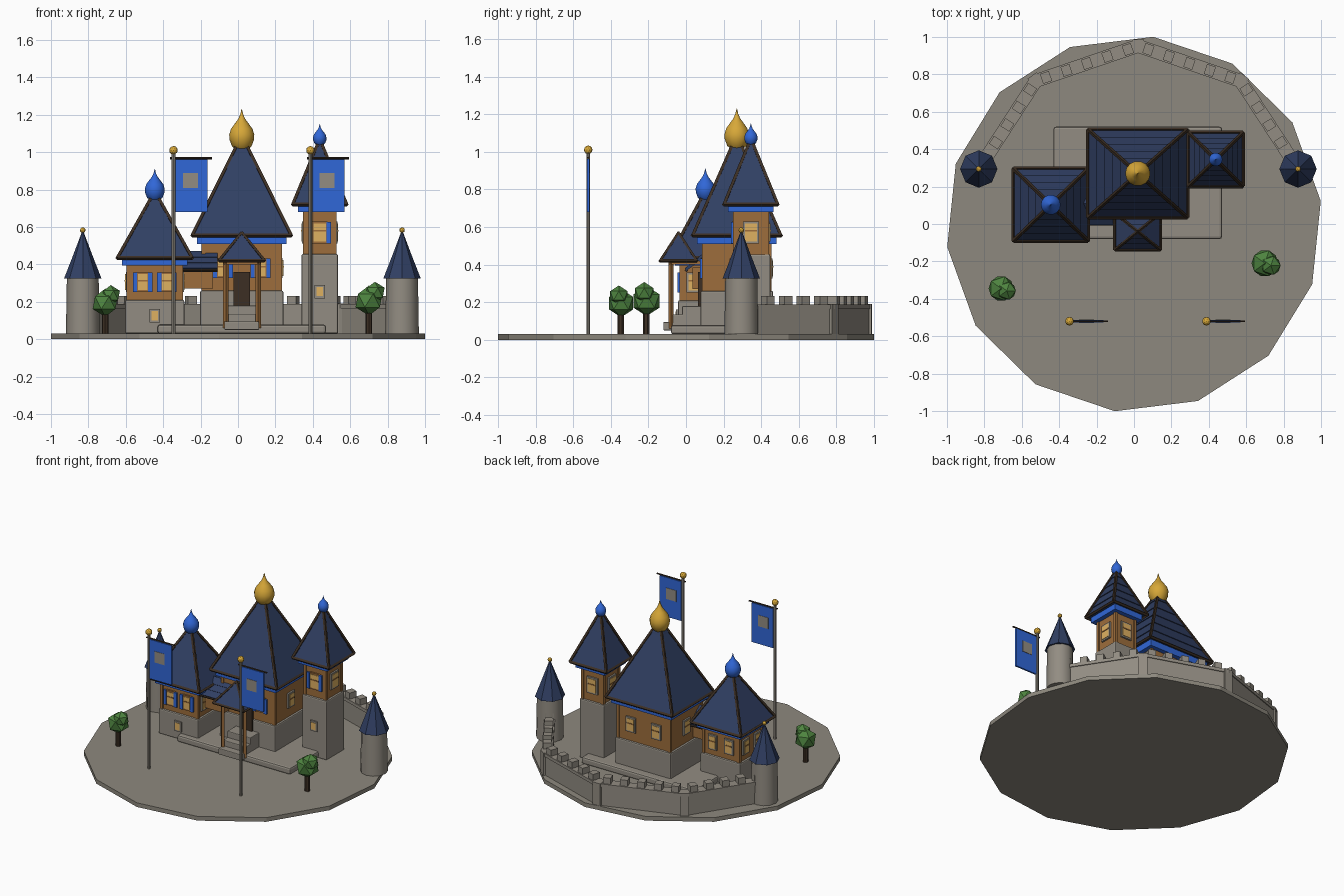
import bpy, bmesh, math
from mathutils import Vector

if "Cube" in bpy.data.objects:
    bpy.data.objects.remove(bpy.data.objects["Cube"])

def mat(name, r, g, b):
    m = bpy.data.materials.new(name)
    m.diffuse_color = (r, g, b, 1)
    m.use_nodes = True
    m.node_tree.nodes["Principled BSDF"].inputs["Base Color"].default_value = m.diffuse_color
    return m

STONE = mat("stone", .29, .265, .225)
GROUND = mat("ground stone", .27, .25, .21)
ROOF = mat("navy roof", .03, .05, .125)
WOOD = mat("warm wood", .34, .155, .045)
DARK = mat("dark timber", .045, .028, .017)
BLUE = mat("bright blue", .03, .135, .68)
GOLD = mat("gold", .68, .39, .04)
GLOW = mat("window glow", .74, .44, .12)
LEAF = mat("leaf green", .075, .23, .05)

def make(name, bm, m):
    bmesh.ops.recalc_face_normals(bm, faces=bm.faces)
    me = bpy.data.meshes.new(name)
    bm.to_mesh(me)
    bm.free()
    me.materials.append(m)
    ob = bpy.data.objects.new(name, me)
    bpy.context.collection.objects.link(ob)
    return ob

def box(name, x, y, z0, z1, sx, sy, m, rot=0, bevel=0):
    bm = bmesh.new()
    bmesh.ops.create_cube(bm, size=1)
    bmesh.ops.scale(bm, vec=(sx, sy, z1 - z0), verts=bm.verts)
    ob = make(name, bm, m)
    ob.location = (x, y, (z0 + z1) / 2)
    ob.rotation_euler.z = rot
    if bevel:
        b = ob.modifiers.new("bevel", 'BEVEL')
        b.width, b.segments = bevel, 2
    return ob

def beam(name, p, q, r, m, sides=4):
    p, q = Vector(p), Vector(q)
    bm = bmesh.new()
    bmesh.ops.create_cone(bm, cap_ends=True, segments=sides, radius1=r, radius2=r, depth=(q - p).length)
    ob = make(name, bm, m)
    ob.location = (p + q) / 2
    ob.rotation_euler = (q - p).to_track_quat('Z', 'Y').to_euler()
    return ob

def lathe(name, x, y, profile, sides, m, turn=0, smooth=True):
    bm = bmesh.new()
    rings = [[bm.verts.new((r * math.cos(a), r * math.sin(a), z))
              for a in (turn + 2 * math.pi * i / sides for i in range(sides))] for r, z in profile]
    for a, b in zip(rings, rings[1:]):
        for i in range(sides):
            j = (i + 1) % sides
            bm.faces.new((a[i], a[j], b[j], b[i]))
    bm.faces.new(rings[0])
    bm.faces.new(rings[-1])
    if smooth:
        for f in bm.faces:
            f.smooth = len(f.verts) == 4
    ob = make(name, bm, m)
    ob.location = (x, y, 0)
    return ob

def ball(name, x, y, z, r, m, sub=2):
    bm = bmesh.new()
    bmesh.ops.create_icosphere(bm, subdivisions=sub, radius=r)
    ob = make(name, bm, m)
    ob.location = (x, y, z)
    return ob

# Hipped roof of overlapping courses, with timber along hips and eaves
def hip_roof(name, x, y, hx, hy, z0, z1, n, r=.011):
    bm = bmesh.new()
    for i in range(n):
        rings = []
        for t, grow in ((i / n, .007), ((i + 1) / n, 0)):
            k = max(1 - t, .02)
            z = z0 + (z1 - z0) * t
            rings.append([bm.verts.new((x + sx * ((hx - .008) * k + grow), y + sy * ((hy - .008) * k + grow), z))
                          for sx, sy in ((-1, -1), (1, -1), (1, 1), (-1, 1))])
        a, b = rings
        bm.faces.new(a)
        bm.faces.new(b)
        for j in range(4):
            bm.faces.new((a[j], a[(j + 1) % 4], b[(j + 1) % 4], b[j]))
    make(name + "_roof", bm, ROOF)
    c = [(x + sx * hx, y + sy * hy, z0) for sx, sy in ((-1, -1), (1, -1), (1, 1), (-1, 1))]
    for j in range(4):
        beam(name + "_hip", c[j], (x, y, z1), r, DARK)
        beam(name + "_eave", c[j], c[(j + 1) % 4], r, DARK)

def onion(name, x, y, z0, h, r, m):
    beam(name + "_collar", (x, y, z0 - .04), (x, y, z0 + .02), r * .5, DARK, 8)
    prof = [(.42, 0), (.78, .1), (.98, .26), (1, .38), (.86, .52), (.55, .65), (.28, .76), (.12, .87), (.02, 1)]
    lathe(name, x, y, [(a * r, z0 + b * h) for a, b in prof], 14, m)

# Framed window on the side facing angle k * 90 degrees
def window(x, y, hx, hy, k, off, z, w, h, shutters=False, bars=True):
    nx, ny = ((1, 0), (0, 1), (-1, 0), (0, -1))[k]
    d = hx if nx else hy
    def plate(name, o, zc, pw, ph, out, thick, m):
        px, py = x + nx * (d + out) - ny * (off + o), y + ny * (d + out) + nx * (off + o)
        box(name, px, py, zc - ph / 2, zc + ph / 2, thick if nx else pw, pw if nx else thick, m)
    plate("window_frame", 0, z, w + .02, h + .022, .005, .014, WOOD if shutters else STONE)
    plate("window_glass", 0, z, w, h, .012, .006, GLOW)
    if bars:
        plate("window_bar", 0, z + h * .1, w, .008, .015, .006, WOOD)
    if shutters:
        for s in (-1, 1):
            plate("shutter", s * (w / 2 + .016), z, .022, h + .02, .012, .012, BLUE)

# Ground disc and building platform
lathe("ground_disc", 0, 0, [(1.006, 0), (1.006, .03)], 14, GROUND, math.radians(7), False)
box("platform", .02, .22, .03, .078, .9, .6, STONE, bevel=.012)

# Square buildings: stone foot, timber floor, blue band, roof, dome
def building(name, x, y, hx, hy, z1, z2, rx, ry, ez, apex, n):
    box(name + "_stone", x, y, .03, z1, 2 * hx, 2 * hy, STONE, bevel=.008)
    box(name + "_timber", x, y, z1, ez - .02, 2 * hx - .03, 2 * hy - .03, WOOD)
    box(name + "_band", x, y, z2, ez, 2 * hx + .035, 2 * hy + .035, BLUE)
    for sx in (-1, 1):
        for sy in (-1, 1):
            box(name + "_corner_post", x + sx * (hx - .018), y + sy * (hy - .018), z1, z2, .02, .02, WOOD)
    hip_roof(name, x, y, rx, ry, ez, apex, n)

M, L, R = (.02, .27), (-.445, .103), (.437, .345)
building("main_hall", *M, .222, .193, .26, .51, .265, .235, .555, 1.09, 6)
onion("main_dome", *M, 1.01, .22, .067, GOLD)
building("left_house", *L, .158, .145, .21, .395, .2, .193, .435, .79, 5)
onion("left_dome", *L, .74, .17, .053, BLUE)
building("right_tower", *R, .098, .103, .455, .68, .145, .143, .72, 1.07, 5)
onion("right_dome", *R, 1.035, .115, .036, BLUE)

for k in range(4):
    for o in (-.065, .065):
        window(*L, .143, .13, k, o, .305, .05, .085, k == 3)
    window(*R, .083, .088, k, 0, .57, .065, .095, k == 3)
    for o in ((-.1, .1) if k % 2 else (0,)):
        window(*M, .207, .178, k, o, .38, .055, .085, k == 3)
window(*L, .156, .143, 3, 0, .125, .035, .05, bars=False)
window(*R, .096, .101, 3, 0, .255, .035, .05, bars=False)

# Porch, steps and door
hip_roof("porch", .02, -.04, .122, .098, .42, .57, 3, .009)
for px in (-.065, .108):
    beam("porch_post", (px, -.08, .06), (px, -.08, .43), .014, WOOD)
    box("porch_side_beam", px, 0, .4, .42, .02, .18, WOOD)
box("porch_front_beam", .02, -.08, .4, .42, .19, .02, WOOD)
for yf, top in ((-.12, .095), (-.07, .135), (-.02, .18)):
    box("step", .02, (yf + .09) / 2, .05, top, .185, .09 - yf, STONE, bevel=.005)
box("door", .02, .075, .18, .36, .09, .02, DARK)

# Covered bridge between left house and hall
box("bridge_walls", -.23, .11, .27, .385, .19, .15, WOOD)
for s in (-1, 1):
    for i in range(3):
        t = (i + .5) / 3
        ob = box("bridge_roof_course", -.21, .11 + s * .108 * t, .465 - .09 * t - .008, .465 - .09 * t + .008, .2, .054, ROOF)
        ob.rotation_euler.x = -s * math.radians(36)
    beam("bridge_eave", (-.31, .11 + s * .108, .37), (-.11, .11 + s * .108, .37), .01, DARK)

# Curtain wall with battlements
path = [(-.83, .294), (-.525, .765), (.022, .952), (.57, .765), (.877, .294)]
for (ax, ay), (bx, by) in zip(path, path[1:]):
    a = math.atan2(by - ay, bx - ax)
    ln = math.hypot(bx - ax, by - ay)
    cx, cy = (ax + bx) / 2, (ay + by) / 2
    box("curtain_wall", cx, cy, .03, .17, ln, .06, STONE, a)
    box("wall_coping", cx, cy, .165, .188, ln + .01, .072, STONE, a)
    for i in range(5):
        t = (i + .5) / 5
        box("merlon", ax + (bx - ax) * t, ay + (by - ay) * t, .185, .232, .05, .056, STONE, a)
for px, py in path[1:4]:
    box("wall_pier", px, py, .03, .19, .06, .07, STONE, math.atan2(py, px) + math.pi / 2)

# Round corner towers
for x in (-.83, .877):
    lathe("corner_tower", x, .294, [(.09, .03), (.085, .33)], 12, STONE)
    lathe("corner_tower_roof", x, .294, [(.1, .325), (.055, .44), (.004, .575)], 8, ROOF, 0, False)
    ball("corner_tower_finial", x, .294, .583, .015, GOLD)

# Flagpoles with hanging banners
for x in (-.345, .387):
    y = -.52
    beam("flag_pole", (x, y, .03), (x, y, 1), .01, STONE, 8)
    ball("pole_finial", x, y, 1.01, .023, GOLD)
    beam("flag_crossbar", (x - .018, y, .968), (x + .207, y, .968), .006, DARK, 6)
    box("banner", x + .097, y, .68, .962, .172, .012, BLUE)
    box("banner_emblem", x + .09, y, .808, .888, .08, .017, STONE)

# Trees
for x, y, s in ((-.71, -.345, 1), (.7, -.21, 1.07)):
    beam("tree_trunk", (x, y, .03), (x, y, .03 + .14 * s), .018, DARK, 7)
    ball("tree_crown", x, y, .03 + .165 * s, .075 * s, LEAF, 1)
    ball("tree_crown_top", x + .03 * s, y - .012, .03 + .205 * s, .054 * s, LEAF, 1)
